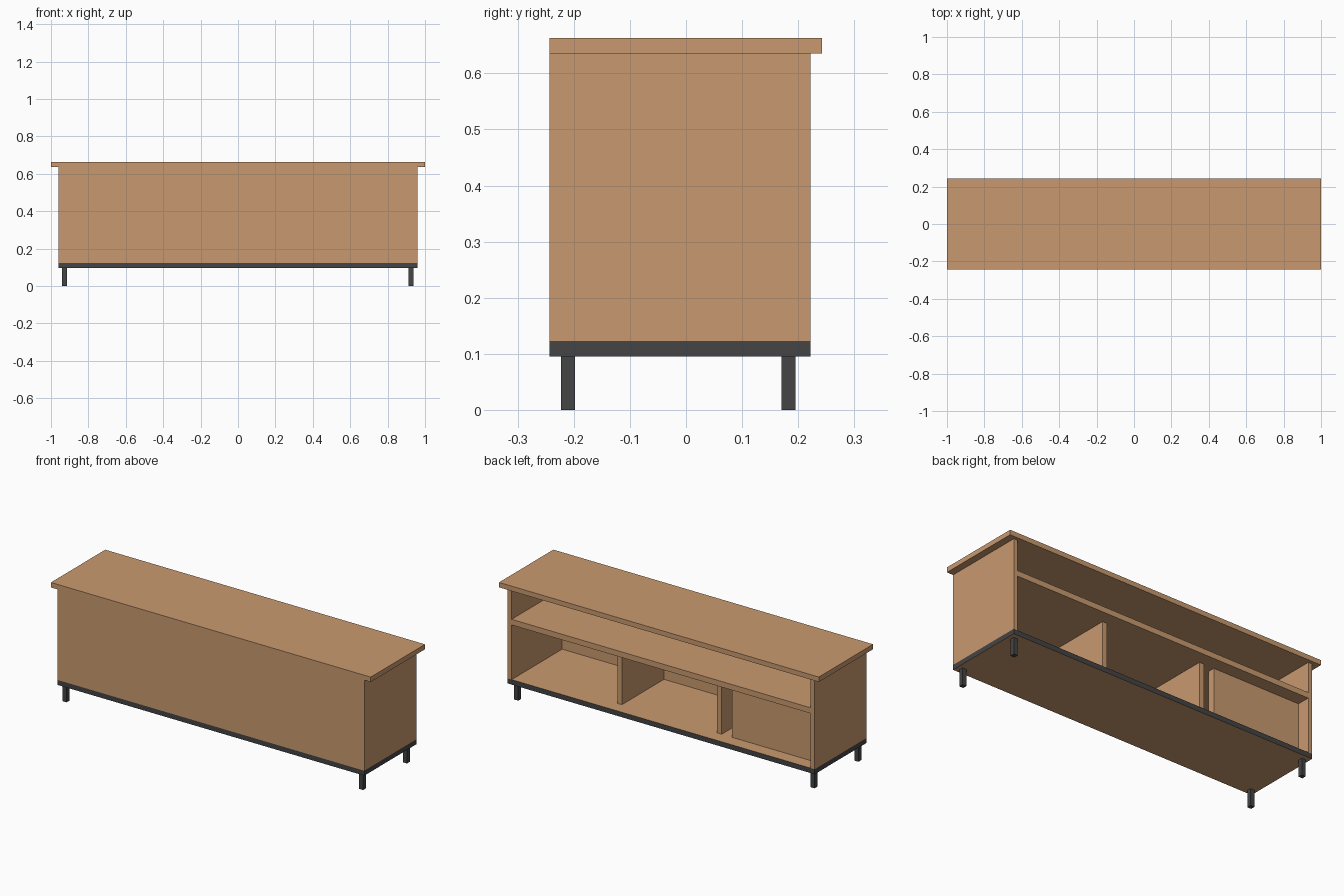
import bpy

cube = bpy.data.objects.get("Cube")
if cube:
    bpy.data.objects.remove(cube, do_unlink=True)


def material(name, rgb):
    mat = bpy.data.materials.new(name)
    mat.use_nodes = True
    color = (*rgb, 1)
    mat.diffuse_color = color
    bsdf = mat.node_tree.nodes["Principled BSDF"]
    bsdf.inputs["Base Color"].default_value = color
    bsdf.inputs["Roughness"].default_value = 0.7
    return mat


WOOD = material("warm_wood", (0.584, 0.323, 0.162))
METAL = material("dark_metal", (0.058, 0.058, 0.058))


def box(name, x, y, z, mat=WOOD):
    """Box from (min, max) ranges on each axis."""
    spans = (x, y, z)
    bpy.ops.mesh.primitive_cube_add(size=1)
    obj = bpy.context.object
    obj.name = obj.data.name = name
    for v in obj.data.vertices:
        v.co = [s[0] if c < 0 else s[1] for c, s in zip(v.co, spans)]
    obj.data.materials.append(mat)
    return obj


# Main measurements
T = 0.028                       # board thickness
HALF = 0.96                     # half width of the cabinet body
INNER = HALF - 0.025            # inside face of the side boards
FRONT, BACK = -0.243, 0.222
LEG_TOP, FLOOR, TOP = 0.095, 0.123, 0.635
WALL = FRONT + 0.014            # inside of the front board
SHELF = 0.432                   # underside of the shelf
RECESS = BACK - 0.075           # dividers stop short of the open side

# Table top, overhanging the sides and the open side
box("top_board", (-1, 1), (FRONT, 0.242), (TOP, TOP + T))

# Base board: wooden faces with a dark edge band
base = box("base_board", (-HALF, HALF), (FRONT, BACK), (LEG_TOP, FLOOR))
base.data.materials.append(METAL)
for face in base.data.polygons:
    face.material_index = 0 if abs(face.normal.z) > 0.5 else 1

# Body boards
box("front_board", (-HALF, HALF), (FRONT, WALL), (FLOOR, TOP))
box("left_side", (INNER, HALF), (WALL, BACK), (FLOOR, TOP))
box("right_side", (-HALF, -INNER), (WALL, BACK), (FLOOR, TOP))
box("shelf", (-INNER, INNER), (WALL, BACK), (SHELF, SHELF + 0.032))

# Dividers split the lower space in three
for name, x in (("left_divider", 0.312), ("right_divider", -0.312)):
    box(name, (x - T / 2, x + T / 2), (WALL, RECESS), (FLOOR, SHELF))

# Panel closing most of one compartment
box("compartment_panel", (-INNER, -0.39), (RECESS - 0.04, RECESS), (FLOOR, SHELF))

# Legs
for side, x in (("left", 0.925), ("right", -0.928)):
    for end, y in (("front", -0.21), ("back", 0.183)):
        box(f"{end}_{side}_leg", (x - 0.0125, x + 0.0125),
            (y - 0.0125, y + 0.0125), (0, LEG_TOP), METAL)
